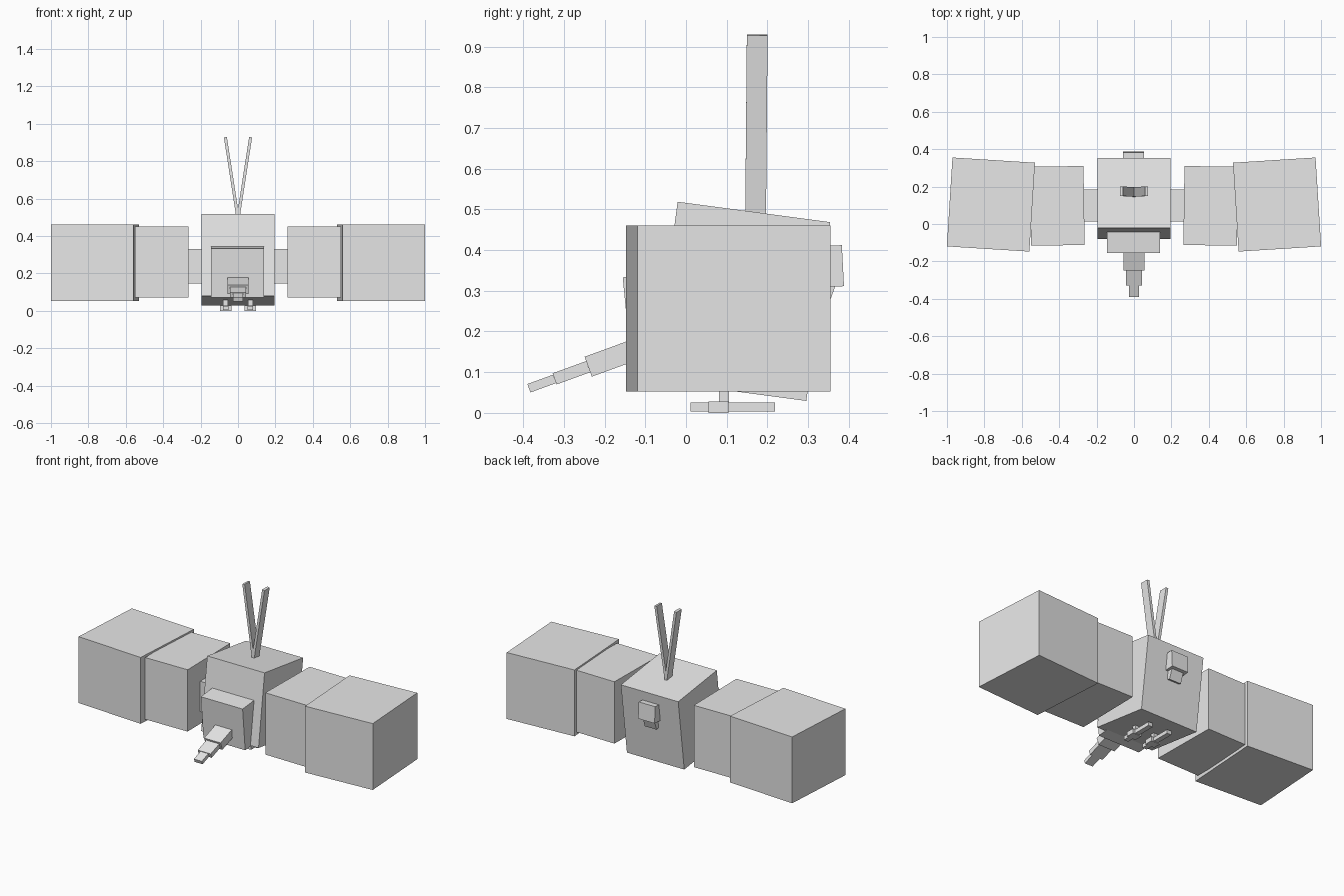
import bpy
from math import radians
from mathutils import Matrix, Vector, Euler

if "Cube" in bpy.data.objects:
    bpy.data.objects.remove(bpy.data.objects["Cube"], do_unlink=True)

grey = bpy.data.materials.new("light_grey")
grey.use_nodes = True
grey.diffuse_color = (0.8, 0.8, 0.8, 1)
grey.node_tree.nodes["Principled BSDF"].inputs["Base Color"].default_value = (0.8, 0.8, 0.8, 1)


def box(name, centre, size, rot=(0, 0, 0)):
    """Flat-sided block, rotation in degrees."""
    bpy.ops.mesh.primitive_cube_add(size=1)
    ob = bpy.context.object
    ob.name = name
    turn = Euler([radians(a) for a in rot]).to_matrix().to_4x4()
    ob.data.transform(turn @ Matrix.Diagonal((*size, 1)))
    ob.location = centre
    ob.data.materials.append(grey)
    return ob


# Body, pitched nose up, and head pitched the other way
box("body", (0, 0.1375, 0.274), (0.39, 0.378, 0.443), (-7.6, 0, 0))
box("head", (-0.002, -0.087, 0.207), (0.284, 0.112, 0.264), (5.5, 0, 0))

# Telescoping mouth tube, each joint thinner than the last
along = Vector((0, -0.94, -0.342))
start = Vector((0, -0.118, 0.158))
for i, (length, width, height) in enumerate(
        [(0.13, 0.112, 0.052), (0.088, 0.088, 0.029), (0.067, 0.054, 0.022)]):
    box(f"mouth_tube_{i + 1}", start + along * length / 2, (width, length, height), (20, 0, 0))
    start = start + along * length

# Stinger on the back
box("stinger_base", (-0.002, 0.353, 0.36), (0.112, 0.065, 0.101), (3, 0, 0))
box("stinger_tip", (-0.002, 0.339, 0.308), (0.08, 0.05, 0.1), (-20, 0, 0))

# Paired parts
for side, s in (("left", 1), ("right", -1)):
    box(f"{side}_antenna", (s * 0.033, 0.173, 0.706), (0.016, 0.051, 0.45), (-0.5, s * 8.8, 0))

    box(f"{side}_wing_root", (s * 0.23, 0.099, 0.238), (0.13, 0.173, 0.186))
    box(f"{side}_wing_inner", (s * 0.41, 0.097, 0.26), (0.286, 0.422, 0.38), (0, 0, -s * 0.8))
    box(f"{side}_wing_outer", (s * 0.765, 0.104, 0.256), (0.442, 0.476, 0.408), (0, 0, s * 3.6))

    x = s * 0.066
    box(f"{side}_leg", (x, 0.093, 0.045), (0.026, 0.025, 0.06))
    box(f"{side}_foot", (x, 0.115, 0.0145), (0.03, 0.208, 0.023))
    box(f"{side}_foot_bar", (x, 0.08, 0.014), (0.06, 0.05, 0.028))
